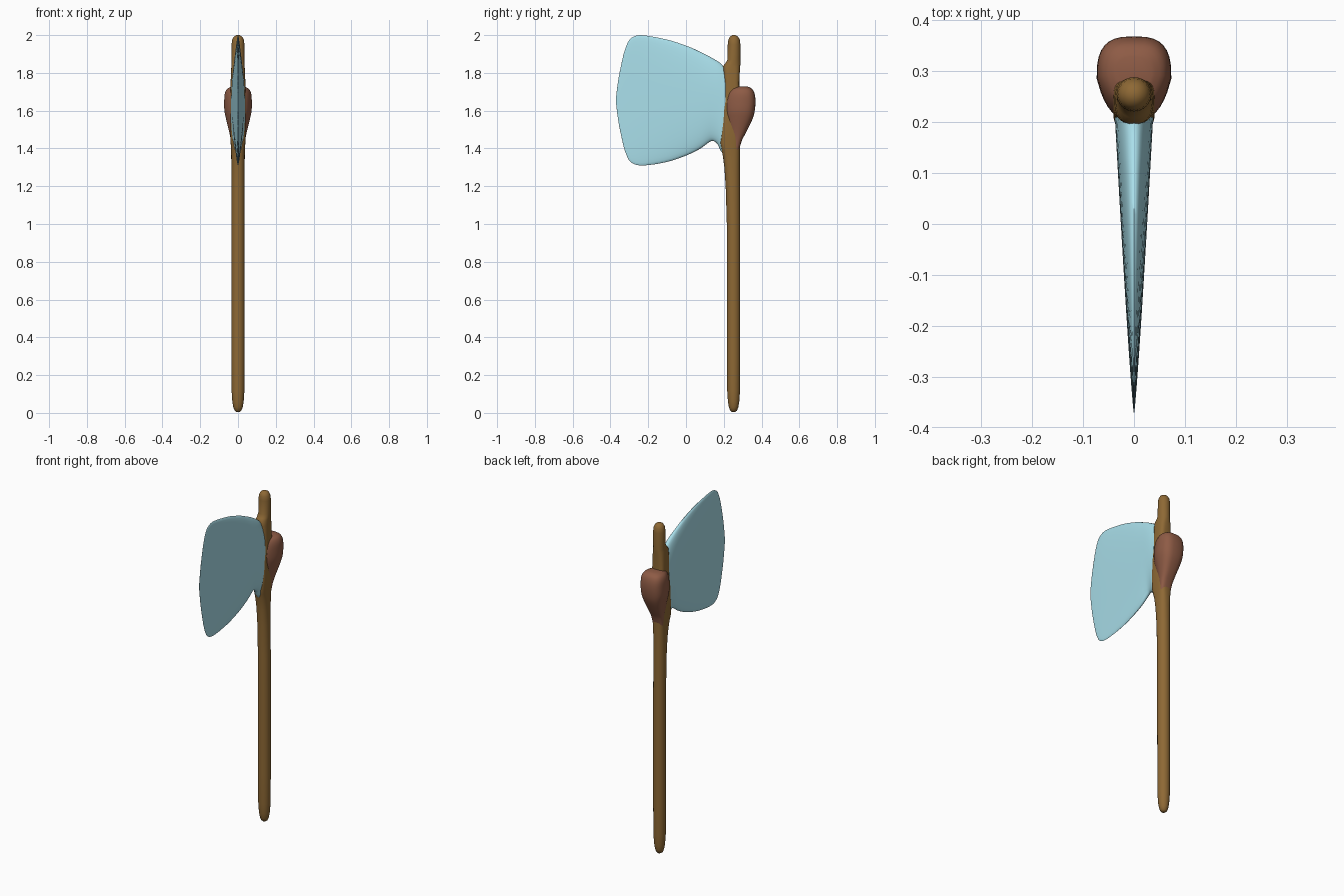
import bpy, bmesh, math


def sup(a, n):
    """Point on a unit superellipse."""
    c, s = math.cos(a), math.sin(a)
    return (math.copysign(abs(c) ** (2 / n), c), math.copysign(abs(s) ** (2 / n), s))


def smooth(rows, steps):
    """Catmull-Rom refinement of a list of stations."""
    out = []
    for i in range(len(rows) - 1):
        p = [rows[max(i - 1, 0)], rows[i], rows[i + 1], rows[min(i + 2, len(rows) - 1)]]
        for k in range(steps):
            t = k / steps
            out.append([0.5 * (2 * b + (c - a) * t + (2 * a - 5 * b + 4 * c - d) * t * t
                               + (3 * b - a - 3 * c + d) * t ** 3) for a, b, c, d in zip(*p)])
    return out + [list(rows[-1])]


def loft(name, rings, color):
    bm = bmesh.new()
    vs = [[bm.verts.new(p) for p in r] for r in rings]
    n = len(vs[0])
    for a, b in zip(vs, vs[1:]):
        for i in range(n):
            j = (i + 1) % n
            bm.faces.new((a[i], a[j], b[j], b[i]))
    bm.faces.new(vs[0][::-1])
    bm.faces.new(vs[-1])
    bmesh.ops.recalc_face_normals(bm, faces=bm.faces)
    me = bpy.data.meshes.new(name)
    bm.to_mesh(me)
    bm.free()
    ob = bpy.data.objects.new(name, me)
    bpy.context.collection.objects.link(ob)
    mat = bpy.data.materials.new(name + "_colour")
    mat.diffuse_color = (*color, 1)
    me.materials.append(mat)
    bpy.context.view_layer.objects.active = ob
    ob.select_set(True)
    bpy.ops.object.shade_smooth_by_angle(angle=math.radians(50))
    ob.select_set(False)
    return ob


def ring_z(z, hx, y0, y1, n, taper=0.0, count=32):
    """Horizontal section, narrower towards the front when tapered."""
    pts = []
    for i in range(count):
        c, s = sup(2 * math.pi * i / count, n)
        pts.append((hx * c * (1 - taper * max(0, -s)), (y0 + y1) / 2 + (y1 - y0) / 2 * s, z))
    return pts


def ring_y(y, lo, hi, hx, n, count=40):
    """Vertical section across the blade."""
    pts = []
    for i in range(count):
        c, s = sup(2 * math.pi * i / count, n)
        pts.append((hx * c, y, (lo + hi) / 2 + (hi - lo) / 2 * s))
    return pts


# Handle: z, half width, front y, back y, squareness
handle = [
    (0.005, .008, .243, .261, 2), (.012, .018, .234, .270, 2), (.03, .025, .227, .277, 2),
    (.06, .030, .222, .282, 2), (.12, .034, .218, .286, 2), (.3, .035, .217, .287, 2),
    (1.0, .035, .216, .287, 2), (1.2, .035, .210, .286, 2.1), (1.3, .035, .203, .285, 2.3),
    (1.36, .036, .195, .285, 2.6), (1.40, .037, .187, .285, 3), (1.43, .039, .180, .285, 3.5),
    (1.5, .041, .186, .285, 4), (1.6, .041, .190, .285, 4), (1.68, .041, .204, .283, 4),
    (1.75, .039, .202, .282, 3.5), (1.81, .037, .197, .285, 3), (1.835, .035, .196, .287, 2.5),
    (1.85, .034, .208, .288, 2.2), (1.87, .034, .220, .288, 2), (1.95, .034, .221, .288, 2),
    (1.975, .031, .224, .285, 2), (1.992, .022, .232, .276, 2), (2.0, .008, .246, .262, 2)]
loft("handle", [ring_z(*r) for r in handle], (.27, .14, .035))

# Poll at the back of the head: z, half width, front y, back y
poll = [
    (1.39, .033, .242, .280), (1.44, .038, .235, .295), (1.485, .046, .225, .318),
    (1.555, .063, .210, .352), (1.60, .072, .203, .364), (1.65, .073, .205, .368),
    (1.69, .070, .216, .363), (1.715, .058, .232, .350), (1.727, .035, .255, .328)]
loft("poll", [ring_z(z, hx, a, b, 2.9, .3) for z, hx, a, b in smooth(poll, 3)], (.27, .105, .06))

# Blade: y, lower z, upper z
blade = [
    (-.370, 1.635, 1.675), (-.362, 1.57, 1.74), (-.352, 1.51, 1.80), (-.33, 1.41, 1.90),
    (-.31, 1.353, 1.957), (-.289, 1.325, 1.985), (-.246, 1.31, 2.0), (-.167, 1.316, 1.99),
    (-.077, 1.335, 1.97), (.019, 1.37, 1.937), (.08, 1.402, 1.909), (.115, 1.428, 1.892),
    (.14, 1.44, 1.878), (.165, 1.425, 1.863), (.185, 1.385, 1.849), (.21, 1.36, 1.825)]
rings = []
for y, lo, hi in smooth(blade, 3):
    hx = .0005 + .0365 * max(0, (y + .37) / .57) ** .85
    rings.append(ring_y(y, lo, hi, hx, 2.3))
loft("blade", rings, (.4, .74, .83))
